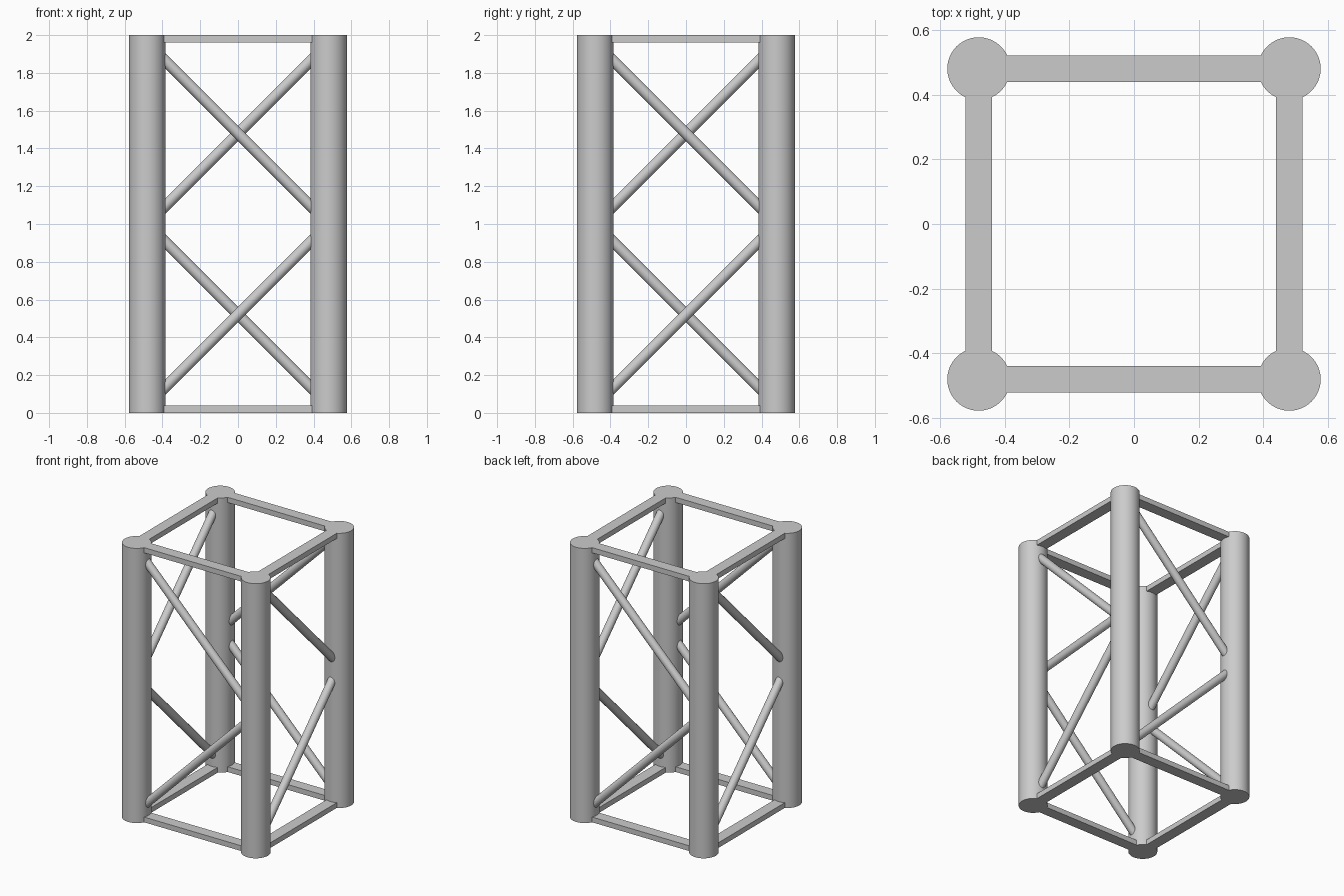
import bpy
from math import pi, radians
from mathutils import Vector, Matrix

if "Cube" in bpy.data.objects:
    bpy.data.objects.remove(bpy.data.objects["Cube"])

C, R_LEG, R_BRACE = 0.48, 0.097, 0.029


def rod(name, a, b, radius, sides):
    a, b = Vector(a), Vector(b)
    d = b - a
    bpy.ops.mesh.primitive_cylinder_add(
        vertices=sides, radius=radius, depth=d.length, location=(a + b) / 2,
        rotation=d.to_track_quat('Z', 'Y').to_euler())
    ob = bpy.context.object
    ob.name = name
    bpy.ops.object.shade_smooth_by_angle(angle=radians(35))
    return ob


def bar(name, a, z, size):
    bpy.ops.mesh.primitive_cube_add(size=1, location=(a.x, a.y, z))
    ob = bpy.context.object
    ob.name = name
    ob.scale = size
    return ob


# The four sides repeat by quarter turns, starting at the front
for i, side in enumerate(("front", "right", "back", "left")):
    turn = Matrix.Rotation(i * pi / 2, 3, 'Z')

    # Corner column
    p = turn @ Vector((-C, -C, 0))
    rod(side + "_column", p, p + Vector((0, 0, 2)), R_LEG, 64)

    # Flat bars at top and bottom, ends buried in the columns
    mid = turn @ Vector((0, -C, 0))
    size = (0.80, 0.082, 0.038) if i % 2 == 0 else (0.082, 0.80, 0.038)
    bar(side + "_bottom_bar", mid, 0.019, size)
    bar(side + "_top_bar", mid, 1.981, size)

    # Zigzag diagonal braces
    for level, z in (("lower", 0.04), ("upper", 1.96)):
        rod(f"{side}_{level}_brace", turn @ Vector((-C, -C, z)),
            turn @ Vector((C, -C, 1.0)), R_BRACE, 32)
